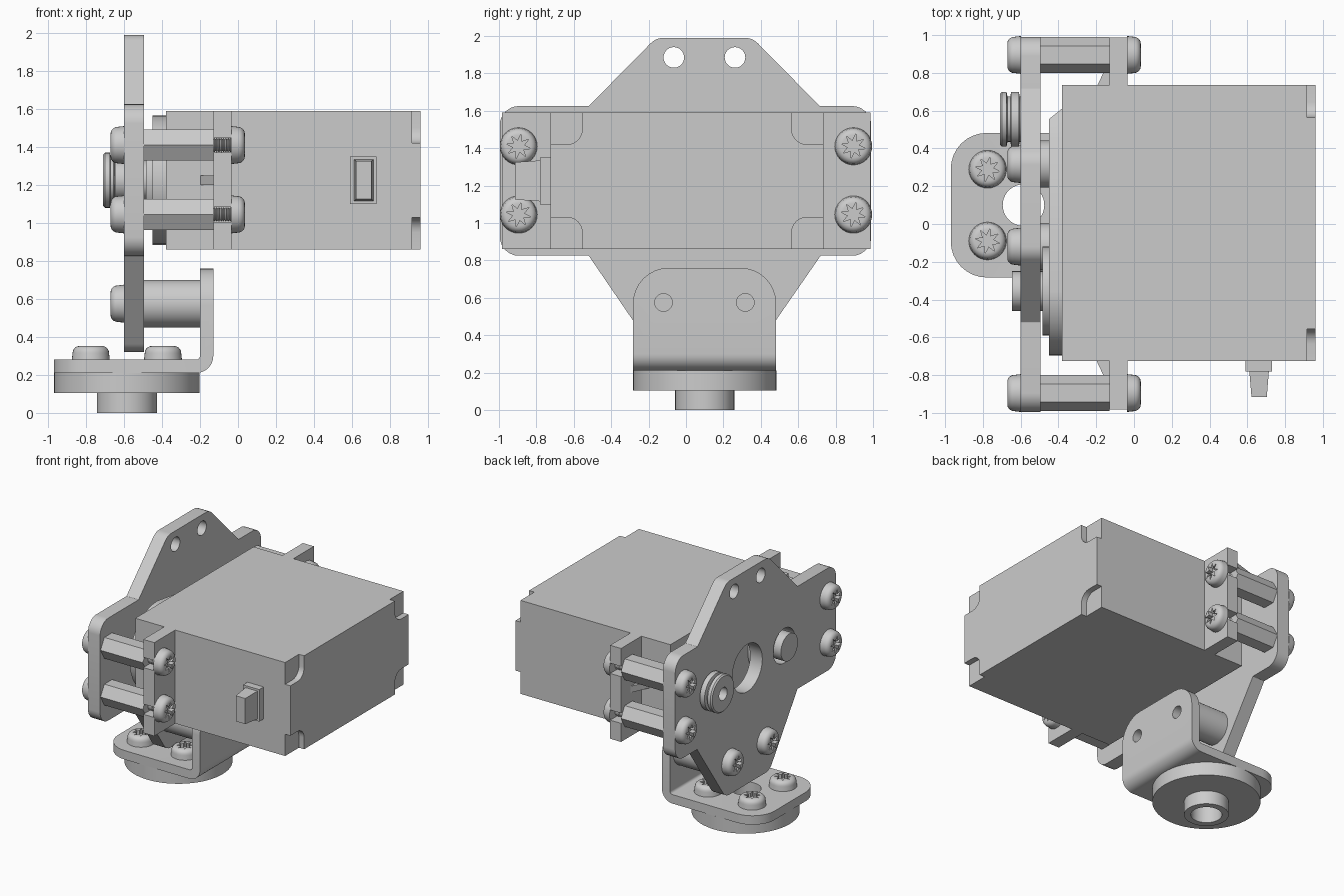
import bpy, bmesh, math
from mathutils import Vector

if "Cube" in bpy.data.objects:
    bpy.data.objects.remove(bpy.data.objects["Cube"])

grey = bpy.data.materials.new("plain grey")
grey.use_nodes = True
GREY = (0.6, 0.6, 0.6, 1)
grey.diffuse_color = GREY
grey.node_tree.nodes["Principled BSDF"].inputs["Base Color"].default_value = GREY

# Profile plane (u, v) and extrusion w to world, for each extrusion axis
AXES = {"X": lambda u, v, w: (w, u, v), "Y": lambda u, v, w: (u, w, v), "Z": lambda u, v, w: (u, v, w)}


def finish(name, bm):
    bmesh.ops.remove_doubles(bm, verts=bm.verts, dist=1e-5)
    bmesh.ops.recalc_face_normals(bm, faces=bm.faces)
    mesh = bpy.data.meshes.new(name)
    bm.to_mesh(mesh)
    bm.free()
    mesh.materials.append(grey)
    obj = bpy.data.objects.new(name, mesh)
    bpy.context.collection.objects.link(obj)
    return obj


def activate(obj):
    bpy.ops.object.select_all(action="DESELECT")
    obj.select_set(True)
    bpy.context.view_layer.objects.active = obj


def prism(name, pts, lo, hi, axis):
    bm = bmesh.new()
    f = AXES[axis]
    face = bm.faces.new([bm.verts.new(f(u, v, lo)) for u, v in pts])
    ext = bmesh.ops.extrude_face_region(bm, geom=[face])["geom"]
    move = Vector(f(0, 0, hi - lo))
    for v in ext:
        if isinstance(v, bmesh.types.BMVert):
            v.co += move
    if not any(g.is_valid and g is face for g in bm.faces):
        bm.faces.new([v for v in face.verts])
    return finish(name, bm)


def box(name, x, y, z):
    return prism(name, [(x[0], y[0]), (x[1], y[0]), (x[1], y[1]), (x[0], y[1])], z[0], z[1], "Z")


def circle(cu, cv, r, n=40):
    return [(cu + r * math.cos(math.tau * i / n), cv + r * math.sin(math.tau * i / n)) for i in range(n)]


def rounded(pts, radius, n=6):
    """Outline with every corner replaced by an arc."""
    out = []
    for i, p in enumerate(pts):
        p = Vector(p)
        a = (Vector(pts[i - 1]) - p).normalized()
        b = (Vector(pts[(i + 1) % len(pts)]) - p).normalized()
        half = a.angle(b) / 2
        mid = p + (a + b).normalized() * radius / math.sin(half)
        start = p + a * radius / math.tan(half) - mid
        end = p + b * radius / math.tan(half) - mid
        for k in range(n + 1):
            d = start.lerp(end, k / n).normalized() * radius
            out.append(tuple(mid + d))
    return out


def lathe(name, profile, cu, cv, axis, steps=40):
    bm = bmesh.new()
    f = AXES[axis]
    verts = [bm.verts.new(f(cu + r, cv, h)) for r, h in profile]
    edges = [bm.edges.new(p) for p in zip(verts, verts[1:])]
    bmesh.ops.spin(bm, geom=verts + edges, cent=f(cu, cv, 0), axis=f(0, 0, 1),
                   angle=math.tau, steps=steps, use_duplicate=False)
    return finish(name, bm)


def cut(obj, *cutters):
    for c in cutters:
        activate(obj)
        mod = obj.modifiers.new("cut", "BOOLEAN")
        mod.operation, mod.solver, mod.object = "DIFFERENCE", "EXACT", c
        bpy.ops.object.modifier_apply(modifier=mod.name)
        bpy.data.objects.remove(c)


def hole(cu, cv, r, lo, hi, axis):
    return prism("hole_cutter", circle(cu, cv, r), lo, hi, axis)


SHAFT_Y, MID_Y, MID_Z = -0.355, 0.1, 1.225
SCREW_Y, SCREW_Z = (-0.895, 0.895), (1.045, 1.41)
LOWER_Y, LOWER_Z = (-0.12, 0.317), 0.575

# Motor case with notched rear corners
case = box("motor_case", (-0.38, 0.96), (-0.725, 0.735), (0.86, 1.59))
for sy in (-1, 1):
    for sz in (-1, 1):
        y, z = 0.005 + sy * 0.73, MID_Z + sz * 0.365
        arc = [(y - sy * (0.09 + 0.08 * math.sin(t * math.pi / 12)), z - sz * (0.09 + 0.08 * math.cos(t * math.pi / 12)))
               for t in range(7)]
        o = 0.02
        pts = [(y + sy * o, z + sz * o), (y + sy * o, z - sz * 0.17)] + arc + [(y - sy * 0.17, z + sz * o)]
        cut(case, prism("notch_cutter", pts, 0.915, 1.0, "X"))

# Mounting ears with open screw slots, and gussets
ears = box("mounting_ears", (-0.13, -0.035), (-0.983, 0.987), (0.86, 1.59))
for y in SCREW_Y:
    s = math.copysign(1, y)
    for z in SCREW_Z:
        ends = sorted((y - s * 0.04, y + s * 0.2))
        cut(ears, box("slot_cutter", (-0.2, 0.1), ends, (z - 0.04, z + 0.04)))
    prism("gusset", [(-0.2, s * 0.72), (-0.12, s * 0.72), (-0.12, s * 0.87), (-0.13, s * 0.87)], 1.2, 1.25, "Z")

# Gear cover, tapering away from the output shaft
arc_big = [(SHAFT_Y - 0.34 * math.sin(math.pi * t / 20), MID_Z + 0.34 * math.cos(math.pi * t / 20)) for t in range(21)]
cover = prism("gear_cover", arc_big + [(0.45, 1.0), (0.62, 1.06), (0.62, 1.39), (0.45, 1.45)], -0.45, -0.37, "X")
for v in cover.data.vertices:
    if v.co.x < -0.44 and v.co.y > 0.6:
        v.co.y -= 0.065
lathe("shaft_collar", [(0, -0.44), (0.235, -0.44), (0.235, -0.485), (0, -0.485)], SHAFT_Y, MID_Z, "X")
lathe("output_shaft", [(0, -0.48), (0.105, -0.48), (0.105, -0.645), (0, -0.645)], SHAFT_Y, MID_Z, "X")

# Cable connector
box("connector_base", (0.59, 0.73), (-0.78, -0.72), (1.1, 1.35))
plug = box("connector_plug", (0.61, 0.715), (-0.915, -0.77), (1.115, 1.335))
for v in plug.data.vertices:
    if v.co.y < -0.9:
        v.co.x += 0.012 if v.co.x < 0.66 else -0.012
        v.co.z += 0.01 if v.co.z < 1.2 else -0.01

# Side plate with shaft, centre and top holes
outline = [(-0.16, 1.99), (-0.52, 1.625), (-0.995, 1.625), (-0.995, 0.825), (-0.52, 0.825), (-0.175, 0.32),
           (0.37, 0.32), (0.72, 0.825), (0.99, 0.825), (0.99, 1.625), (0.715, 1.625), (0.355, 1.99)]
corners = []
for i, p in enumerate(outline):
    rad = 0.004 if i in (1, 4, 7, 10) else 0.1
    arc = rounded([outline[i - 1], p, outline[(i + 1) % len(outline)]], rad)
    corners += arc[7:14]
plate = prism("side_plate", corners, -0.6, -0.495, "X")
for y, z, r in ((-0.065, 1.885, 0.055), (0.262, 1.885, 0.055), (MID_Y, MID_Z, 0.185), (SHAFT_Y, MID_Z, 0.135)):
    cut(plate, hole(y, z, r, -0.7, -0.4, "X"))

# Flanged bushing on the plate
lathe("bushing", [(0.05, -0.55), (0.05, -0.71), (0.135, -0.71), (0.145, -0.7), (0.145, -0.675), (0.12, -0.67),
                  (0.12, -0.655), (0.145, -0.65), (0.145, -0.61), (0.12, -0.605), (0.12, -0.55), (0.05, -0.55)],
      0.555, MID_Z, "X")

# Bent bracket
bend = [(-0.22 + 0.09 * math.sin(a * math.pi / 16), 0.3 - 0.09 * math.cos(a * math.pi / 16)) for a in range(9)]
inner = [(-0.22 + 0.02 * math.sin(a * math.pi / 8), 0.3 - 0.02 * math.cos(a * math.pi / 8)) for a in range(4, -1, -1)]
bracket = prism("bent_bracket", [(-0.97, 0.21)] + bend + [(-0.13, 0.76), (-0.2, 0.76)] + inner + [(-0.97, 0.28)],
                -0.283, 0.482, "Y")
bm = bmesh.new()
bm.from_mesh(bracket.data)
sharp = []
for e in bm.edges:
    a, b = (v.co for v in e.verts)
    if abs(a.y - b.y) < 0.001 and (min(a.z, b.z) > 0.75 or max(a.x, b.x) < -0.96):
        sharp.append(e)
bmesh.ops.bevel(bm, geom=sharp, offset=0.19, segments=8, profile=0.5, affect="EDGES")
bm.to_mesh(bracket.data)
bm.free()
cut(bracket, hole(-0.585, MID_Y, 0.11, 0.1, 0.4, "Z"),
    *[hole(y, LOWER_Z, 0.047, -0.3, 0.0, "X") for y in LOWER_Y])

# Round horn with hollow boss
lathe("round_horn", [(0.11, 0), (0.158, 0), (0.158, 0.105), (0.383, 0.105), (0.383, 0.21), (0.11, 0.21), (0.11, 0)],
      -0.585, MID_Y, "Z", 64)

# Standoffs and threads
for y in SCREW_Y:
    for z in SCREW_Z:
        prism("hex_standoff", circle(y, z, 0.095, 6), -0.496, -0.13, "X")
        ridges = [(0.03 + 0.008 * (i % 2), -0.13 + i * 0.006) for i in range(17)]
        lathe("screw_thread", [(0, -0.13)] + ridges + [(0, -0.034)], y, z, "X", 16)
for y in LOWER_Y:
    lathe("round_spacer", [(0.05, -0.496), (0.125, -0.496), (0.125, -0.2), (0.05, -0.2), (0.05, -0.496)], y, LOWER_Z, "X")

# Pan-head screws with a star recess, sharing one mesh
dome = [(0.06 + 0.036 * math.cos(t * math.pi / 10), 0.035 + 0.037 * math.sin(t * math.pi / 10)) for t in range(6)]
head = lathe("screw_head", [(0, 0), (0.1, 0)] + dome + [(0, 0.072)], 0, 0, "Z", 32)
star = [((0.066 if i % 2 else 0.03) * math.cos(i * math.pi / 8 + 0.2),
         (0.066 if i % 2 else 0.03) * math.sin(i * math.pi / 8 + 0.2)) for i in range(16)]
cut(head, prism("star_cutter", star, 0.035, 0.1, "Z"))
places = [((-0.036, y, z), math.pi / 2) for y in SCREW_Y for z in SCREW_Z]
places += [((-0.599, y, z), -math.pi / 2) for y in SCREW_Y for z in SCREW_Z]
places += [((-0.599, y, LOWER_Z), -math.pi / 2) for y in LOWER_Y]
places += [((x, y, 0.28), 0) for x in (-0.775, -0.395) for y in (-0.09, 0.29)]
for i, (loc, turn) in enumerate(places):
    obj = head if i == 0 else head.copy()
    if i:
        bpy.context.collection.objects.link(obj)
    obj.location = loc
    obj.rotation_euler = (0, turn, 0)

# Smooth the round parts, keep edges sharp
for obj in list(bpy.context.collection.objects):
    if obj.type == "MESH":
        activate(obj)
        bpy.ops.object.shade_smooth_by_angle(angle=math.radians(32))
